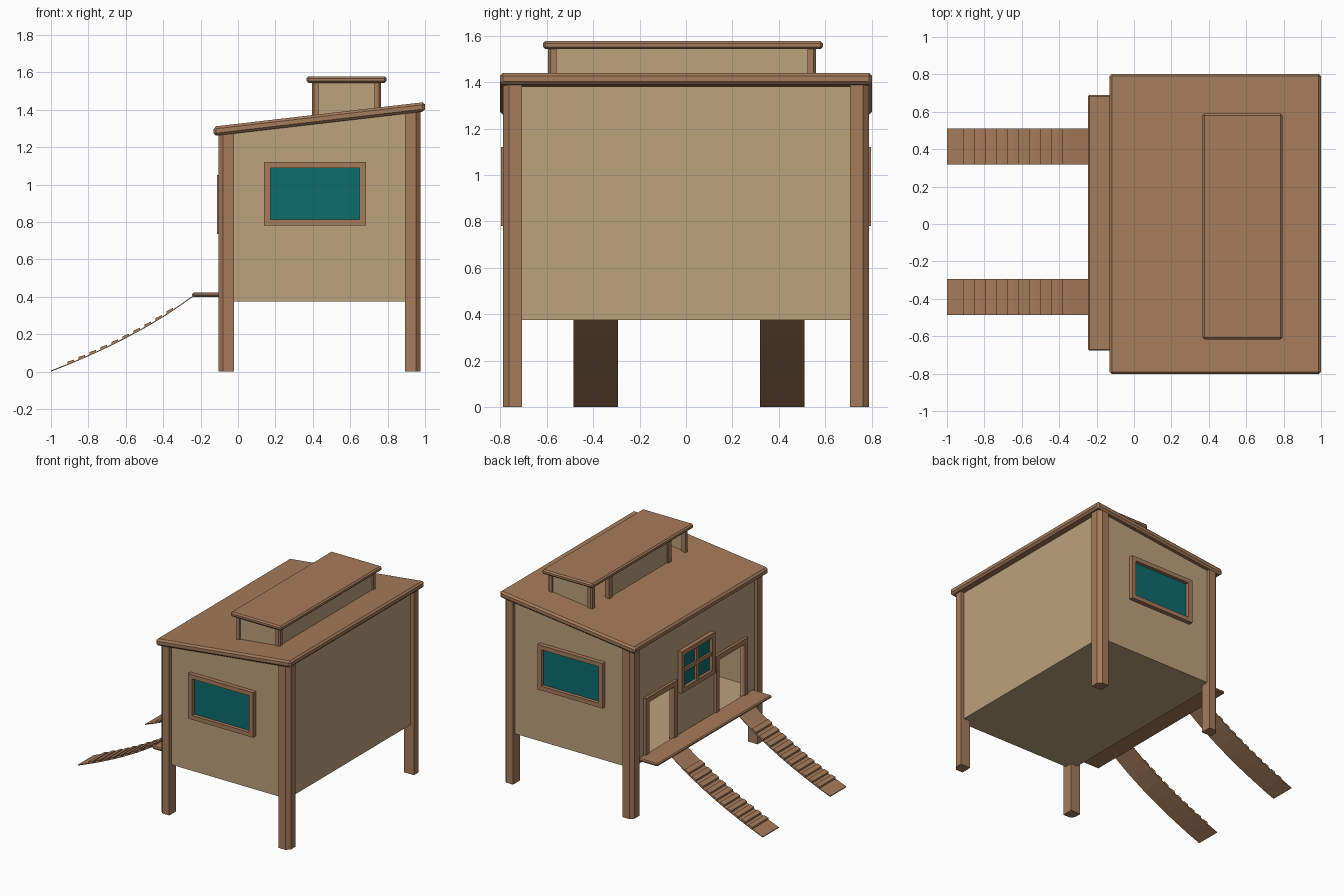
import bpy, bmesh
from mathutils import Vector

if "Cube" in bpy.data.objects:
    bpy.data.objects.remove(bpy.data.objects["Cube"])


def material(name, col):
    m = bpy.data.materials.new(name)
    m.diffuse_color = (*col, 1)
    m.use_nodes = True
    m.node_tree.nodes["Principled BSDF"].inputs["Base Color"].default_value = m.diffuse_color
    return m


BROWN = material("brown_wood", (0.38, 0.20, 0.105))
TAN = material("tan_wood", (0.51, 0.36, 0.205))
TEAL = material("teal_glass", (0.004, 0.15, 0.155))


def under(x):
    """Height of the sloping roof underside at x."""
    return 1.26 + (x + 0.13) * 0.116


def finish(name, bm, mat, bevel=0):
    bmesh.ops.recalc_face_normals(bm, faces=bm.faces[:])
    me = bpy.data.meshes.new(name)
    bm.to_mesh(me)
    bm.free()
    me.materials.append(mat)
    ob = bpy.data.objects.new(name, me)
    bpy.context.collection.objects.link(ob)
    if bevel:
        b = ob.modifiers.new("Bevel", 'BEVEL')
        b.width, b.segments = bevel, 1
    return ob


def add_box(bm, x0, x1, y0, y1, z0, z1):
    vs = bmesh.ops.create_cube(bm, size=1)['verts']
    for v in vs:
        v.co = Vector(((x0 + x1) / 2 + v.co.x * (x1 - x0),
                       (y0 + y1) / 2 + v.co.y * (y1 - y0),
                       (z0 + z1) / 2 + v.co.z * (z1 - z0)))
    return vs


def boxes(name, specs, mat, bevel=0):
    bm = bmesh.new()
    for s in specs:
        add_box(bm, *s)
    return finish(name, bm, mat, bevel)


def prism(name, pts, y0, y1, mat, bevel=0):
    """Extrude an xz outline along y."""
    bm = bmesh.new()
    f = bm.faces.new([bm.verts.new((x, y0, z)) for x, z in pts])
    r = bmesh.ops.extrude_face_region(bm, geom=[f])
    vs = [g for g in r['geom'] if isinstance(g, bmesh.types.BMVert)]
    bmesh.ops.translate(bm, verts=vs, vec=(0, y1 - y0, 0))
    return finish(name, bm, mat, bevel)


def corner_post(name, cx, cy, sx, sy, w, ch, z0, top, mat=BROWN):
    """Post whose outer corner (cx, cy) is chamfered; sx, sy point outwards."""
    pts = [(cx - sx * w, cy - sy * w), (cx, cy - sy * w), (cx, cy - sy * ch),
           (cx - sx * ch, cy), (cx - sx * w, cy)]
    bm = bmesh.new()
    lo = [bm.verts.new((x, y, z0(x))) for x, y in pts]
    hi = [bm.verts.new((x, y, top(x))) for x, y in pts]
    bm.faces.new(lo)
    bm.faces.new(hi)
    for i in range(5):
        j = (i + 1) % 5
        bm.faces.new((lo[i], lo[j], hi[j], hi[i]))
    finish(name, bm, mat)


# floor and walls
XL, XR, YW, T, ZF = -0.08, 0.95, 0.765, 0.02, 0.375
boxes("floor", [(XL, XR, -YW, YW, ZF, 0.405)], TAN)
for side, s in (("front", -1), ("back", 1)):
    prism(side + "_wall", [(XL, ZF), (XR, ZF), (XR, under(XR)), (XL, under(XL))],
          s * YW, s * (YW - T), TAN)
boxes("right_wall", [(XR - T, XR, -YW, YW, ZF, under(XR - T))], TAN)

# left wall around two door openings
C, D0, D1, DZ = 0.01, 0.27, 0.57, 0.81
LX = (XL, XL + T)
boxes("left_wall", [(*LX, -YW, YW, DZ, under(XL)), (*LX, C - D0, C + D0, 0.405, DZ),
                    (*LX, -YW, C - D1, 0.405, DZ), (*LX, C + D1, YW, 0.405, DZ)], TAN)
for n, s in (("front", -1), ("back", 1)):
    a, b = sorted((C + s * D0, C + s * D1))
    FX = (-0.1, XL + T)
    boxes(n + "_door_frame", [(*FX, a - 0.04, a, 0.41, DZ), (*FX, b, b + 0.04, 0.41, DZ),
                              (*FX, a - 0.04, b + 0.04, DZ, DZ + 0.04)], BROWN)

# corner posts
for n, sx, cx in (("left", -1, -0.105), ("right", 1, 0.977)):
    for m, sy in (("front", -1), ("back", 1)):
        corner_post(f"{m}_{n}_post", cx, sy * 0.79, sx, sy, 0.083, 0.026,
                    lambda x: 0, lambda x: under(x) + 0.01)

# side windows
for n, s in (("front", -1), ("back", 1)):
    Y = sorted((s * 0.755, s * 0.798))
    boxes(n + "_window_frame", [(0.14, 0.685, *Y, 0.78, 0.812), (0.14, 0.685, *Y, 1.088, 1.12),
                                (0.14, 0.175, *Y, 0.812, 1.088), (0.65, 0.685, *Y, 0.812, 1.088)], BROWN)
    boxes(n + "_window_glass", [(0.17, 0.655, *sorted((s * 0.76, s * 0.772)), 0.805, 1.095)], TEAL)

# four-pane window between the doors
W = (-0.112, -0.07)
boxes("left_window_frame", [(*W, C - 0.2, C + 0.2, 0.735, 0.77), (*W, C - 0.2, C + 0.2, 1.015, 1.05),
                            (*W, C - 0.2, C - 0.165, 0.77, 1.015), (*W, C + 0.165, C + 0.2, 0.77, 1.015),
                            (-0.104, -0.07, C - 0.014, C + 0.014, 0.77, 1.015),
                            (-0.103, -0.07, C - 0.165, C + 0.165, 0.879, 0.906)], BROWN)
boxes("left_window_glass", [(-0.09, -0.075, C - 0.17, C + 0.17, 0.765, 1.02)], TEAL)

# sloping roof slab
prism("roof", [(-0.13, 1.26), (1.0, under(1.0)), (1.0, under(1.0) + 0.05), (-0.13, 1.31)],
      -0.803, 0.803, BROWN, 0.013)

# roof vent box
VX0, VX1, VY0, VY1, VZ = 0.395, 0.765, -0.595, 0.56, 1.55
base = lambda x: under(x) + 0.04
for n, sx, cx in (("left", -1, VX0), ("right", 1, VX1)):
    for m, sy, cy in (("front", -1, VY0), ("back", 1, VY1)):
        corner_post(f"vent_{m}_{n}_post", cx, cy, sx, sy, 0.036, 0.01, base, lambda x: VZ)
boxes("vent_walls", [(VX0 + 0.01, VX1 - 0.01, VY0 + 0.01, VY0 + 0.025, 1.36, VZ),
                     (VX0 + 0.01, VX1 - 0.01, VY1 - 0.025, VY1 - 0.01, 1.36, VZ),
                     (VX1 - 0.025, VX1 - 0.01, VY0 + 0.01, VY1 - 0.01, 1.4, VZ),
                     (VX0 + 0.01, VX0 + 0.025, -0.35, 0.32, 1.36, VZ)], TAN)
boxes("vent_inner_posts", [(VX0, VX0 + 0.036, y - 0.018, y + 0.018, 1.36, VZ) for y in (-0.37, 0.335)], BROWN)
boxes("vent_cap", [(0.367, 0.793, -0.617, 0.59, 1.543, 1.578)], BROWN, 0.01)

# porch and curved ramps with treads
boxes("porch", [(-0.245, XL, -0.677, 0.69, 0.4, 0.422)], BROWN, 0.007)
PATH = [(-1, 0.006), (-0.9, 0.045), (-0.8, 0.088), (-0.7, 0.134), (-0.6, 0.184),
        (-0.5, 0.238), (-0.4, 0.297), (-0.32, 0.35), (-0.235, 0.41)]


def ramp_z(x):
    for (a, za), (b, zb) in zip(PATH, PATH[1:]):
        if x <= b:
            return za + (zb - za) * (x - a) / (b - a)


for n, y in (("front", -0.39), ("back", 0.415)):
    prism(n + "_ramp", PATH + [(x, z - 0.006) for x, z in reversed(PATH)], y - 0.096, y + 0.096, BROWN)
    for i in range(10):
        x = -0.895 + i * 0.059
        a, b = x - 0.017, x + 0.017
        za, zb = ramp_z(a), ramp_z(b)
        prism(f"{n}_tread_{i + 1}", [(a, za - 0.002), (b, zb - 0.002), (b, zb + 0.009), (a, za + 0.013)],
              y - 0.096, y + 0.096, BROWN)
